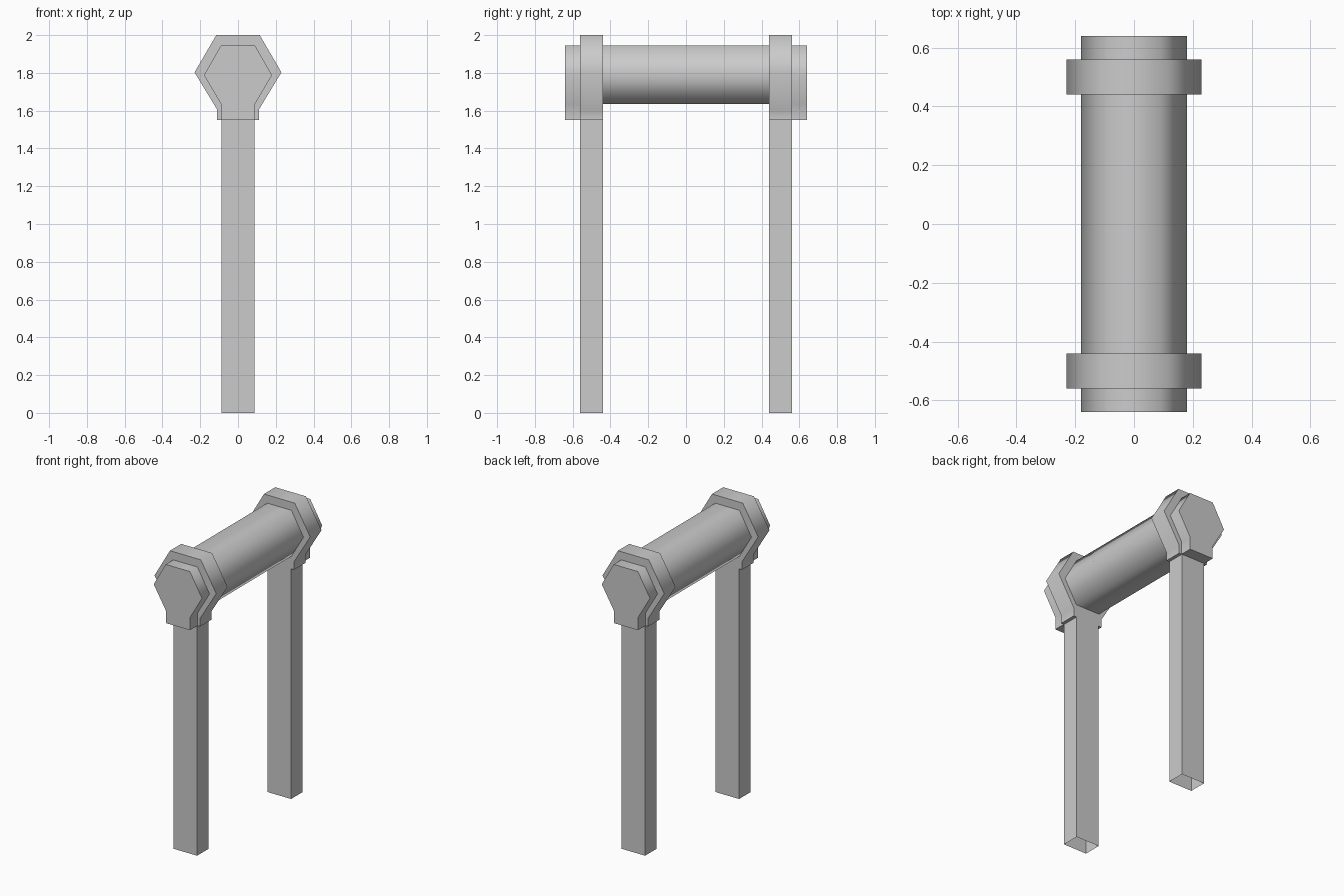
import bpy
import bmesh
from math import radians

cube = bpy.data.objects.get("Cube")
if cube:
    bpy.data.objects.remove(cube, do_unlink=True)

grey = bpy.data.materials.new("plain_grey")
grey.use_nodes = True
colour = (0.6, 0.6, 0.6, 1)
grey.diffuse_color = colour
grey.node_tree.nodes["Principled BSDF"].inputs["Base Color"].default_value = colour


def finish(name, bm):
    """Turn a bmesh into a named grey object."""
    bmesh.ops.recalc_face_normals(bm, faces=bm.faces)
    mesh = bpy.data.meshes.new(name)
    bm.to_mesh(mesh)
    bm.free()
    mesh.materials.append(grey)
    obj = bpy.data.objects.new(name, mesh)
    bpy.context.collection.objects.link(obj)
    return obj


def prism(name, half, y0, y1):
    """Extrude a mirrored profile, listed top to bottom on +x, along y."""
    outline = half + [(-x, z) for x, z in reversed(half)]
    bm = bmesh.new()
    face = bm.faces.new([bm.verts.new((x, y0, z)) for x, z in outline])
    new = bmesh.ops.extrude_face_region(bm, geom=[face], use_keep_orig=True)["geom"]
    verts = [v for v in new if isinstance(v, bmesh.types.BMVert)]
    bmesh.ops.translate(bm, verts=verts, vec=(0, y1 - y0, 0))
    obj = finish(name, bm)
    bpy.ops.object.select_all(action="DESELECT")
    obj.select_set(True)
    bpy.context.view_layer.objects.active = obj
    bpy.ops.object.shade_smooth_by_angle(angle=radians(65))
    return obj


def open_post(name, y, width, depth, height):
    """Square post, open at the foot."""
    bm = bmesh.new()
    bmesh.ops.create_cube(bm, size=1)
    bmesh.ops.scale(bm, verts=bm.verts, vec=(width, depth, height))
    bmesh.ops.translate(bm, verts=bm.verts, vec=(0, y, height / 2))
    foot = min(bm.faces, key=lambda f: f.calc_center_median().z)
    bmesh.ops.delete(bm, geom=[foot], context="FACES_ONLY")
    return finish(name, bm)


beam = [(0.09, 1.945), (0.18, 1.788), (0.09, 1.635)]
cap = beam + [(0.09, 1.55)]
collar = [(0.115, 2.0), (0.23, 1.803), (0.11, 1.605), (0.11, 1.55)]

# Cross beam
prism("cross_beam", beam, -0.5, 0.5)

# Posts, collars and end caps at both ends
for side, s in (("front", -1), ("back", 1)):
    open_post(side + "_post", s * 0.5, 0.175, 0.12, 1.56)
    prism(side + "_collar", collar, s * 0.44, s * 0.56)
    prism(side + "_end_cap", cap, s * 0.55, s * 0.64)
